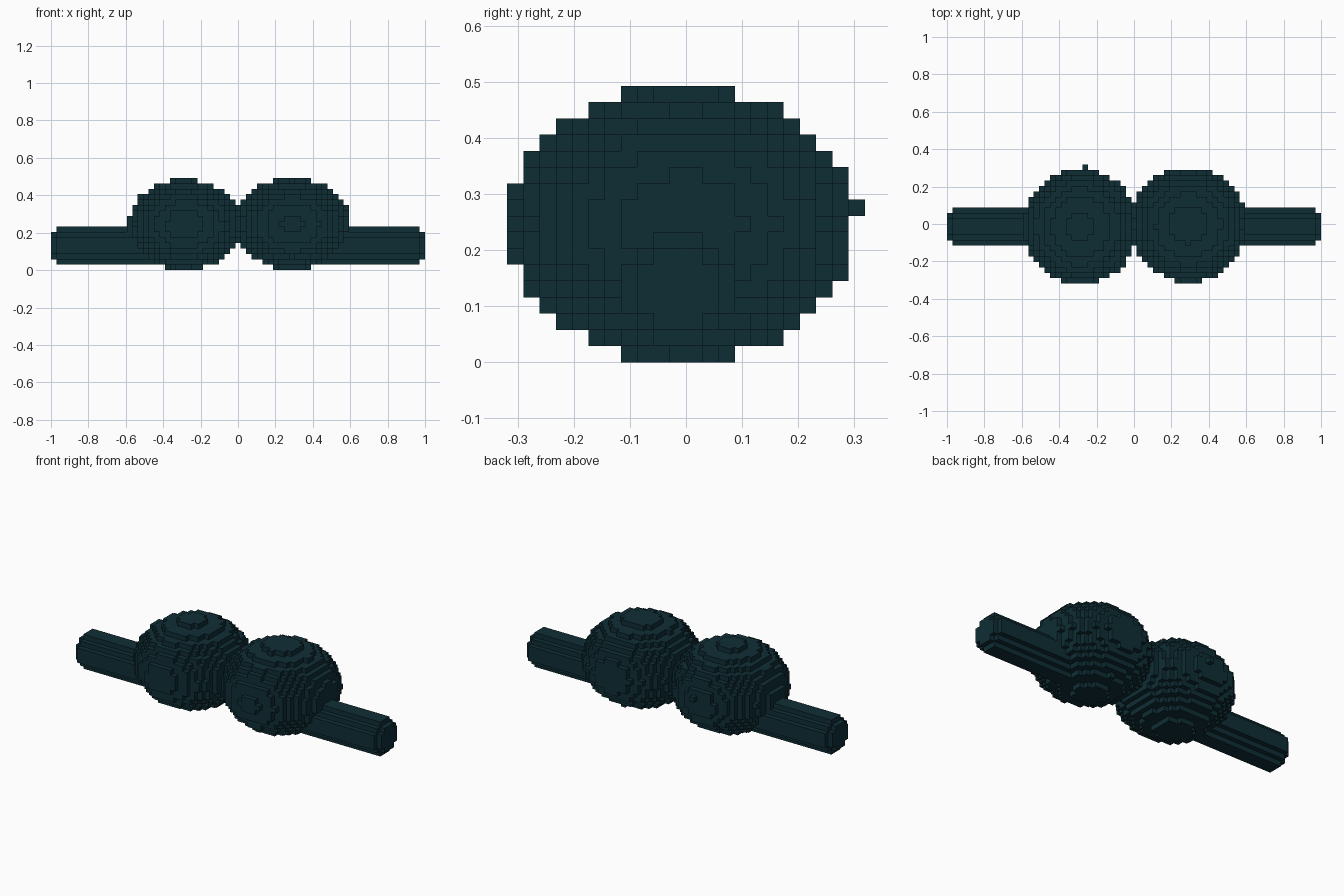
import bpy
import bmesh
from mathutils import Vector

cube = bpy.data.objects.get("Cube")
if cube:
    bpy.data.objects.remove(cube, do_unlink=True)

V = 2 / 69                      # edge of one small block
SIZE = (69, 22, 17)             # blocks along x, y, z
ORIGIN = Vector((-1, -11 * V, 0))

teal = bpy.data.materials.new("dark_teal")
teal.use_nodes = True
teal.diffuse_color = (0.0045, 0.027, 0.036, 1)
teal.node_tree.nodes["Principled BSDF"].inputs["Base Color"].default_value = teal.diffuse_color


def middle(cell):
    return ORIGIN + (Vector(cell) + Vector((0.5, 0.5, 0.5))) * V


def ball(center, radii):
    """Rule for a blocky ellipsoid, radii counted in blocks."""
    def inside(p):
        return sum(((p[a] - center[a]) / (radii[a] * V)) ** 2 for a in range(3)) <= 1
    return inside


def rod(side):
    """Rule for a round bar along x with a narrower last slice."""
    def inside(p):
        x = p.x * side
        radius = 2.75 if x > 1 - V else 3.5
        across = Vector((p.y + V / 2, p.z - 4.5 * V)).length
        return x > 0.3 and across <= radius * V
    return inside


def peg(p):
    return (p - middle((25, 21, 9))).length < V / 2


parts = {
    "left_ball": ball((0.29, -0.006, 0.2475), (10.75, 10.5, 8.42)),
    "right_ball": ball((-0.284, -0.0145, 0.243), (10.5, 10.6, 8.35)),
    "left_rod": rod(1),
    "right_rod": rod(-1),
    "back_peg": peg,
}

# Give every block to the first part that contains it
owner = {}
for i in range(SIZE[0]):
    for j in range(SIZE[1]):
        for k in range(SIZE[2]):
            p = middle((i, j, k))
            for name, inside in parts.items():
                if inside(p):
                    owner[i, j, k] = name
                    break


def build(name):
    """Make the outer block faces of one part."""
    bm = bmesh.new()
    corners = {}

    def vert(q):
        key = tuple(round(c) for c in q)
        if key not in corners:
            corners[key] = bm.verts.new(ORIGIN + Vector(key) * V)
        return corners[key]

    for cell, part in owner.items():
        if part != name:
            continue
        for axis in range(3):
            for sign in (-1, 1):
                near = list(cell)
                near[axis] += sign
                if tuple(near) in owner:
                    continue
                n, u, w = Vector(), Vector(), Vector()
                n[axis] = sign
                u[(axis + 1) % 3] = 1
                w[(axis + 2) % 3] = sign
                c = Vector(cell) + Vector((0.5, 0.5, 0.5)) + n / 2
                bm.faces.new([vert(c + (u * a + w * b) / 2)
                              for a, b in ((-1, -1), (1, -1), (1, 1), (-1, 1))])
    mesh = bpy.data.meshes.new(name)
    bm.to_mesh(mesh)
    bm.free()
    mesh.materials.append(teal)
    bpy.context.collection.objects.link(bpy.data.objects.new(name, mesh))


for part_name in parts:
    build(part_name)
